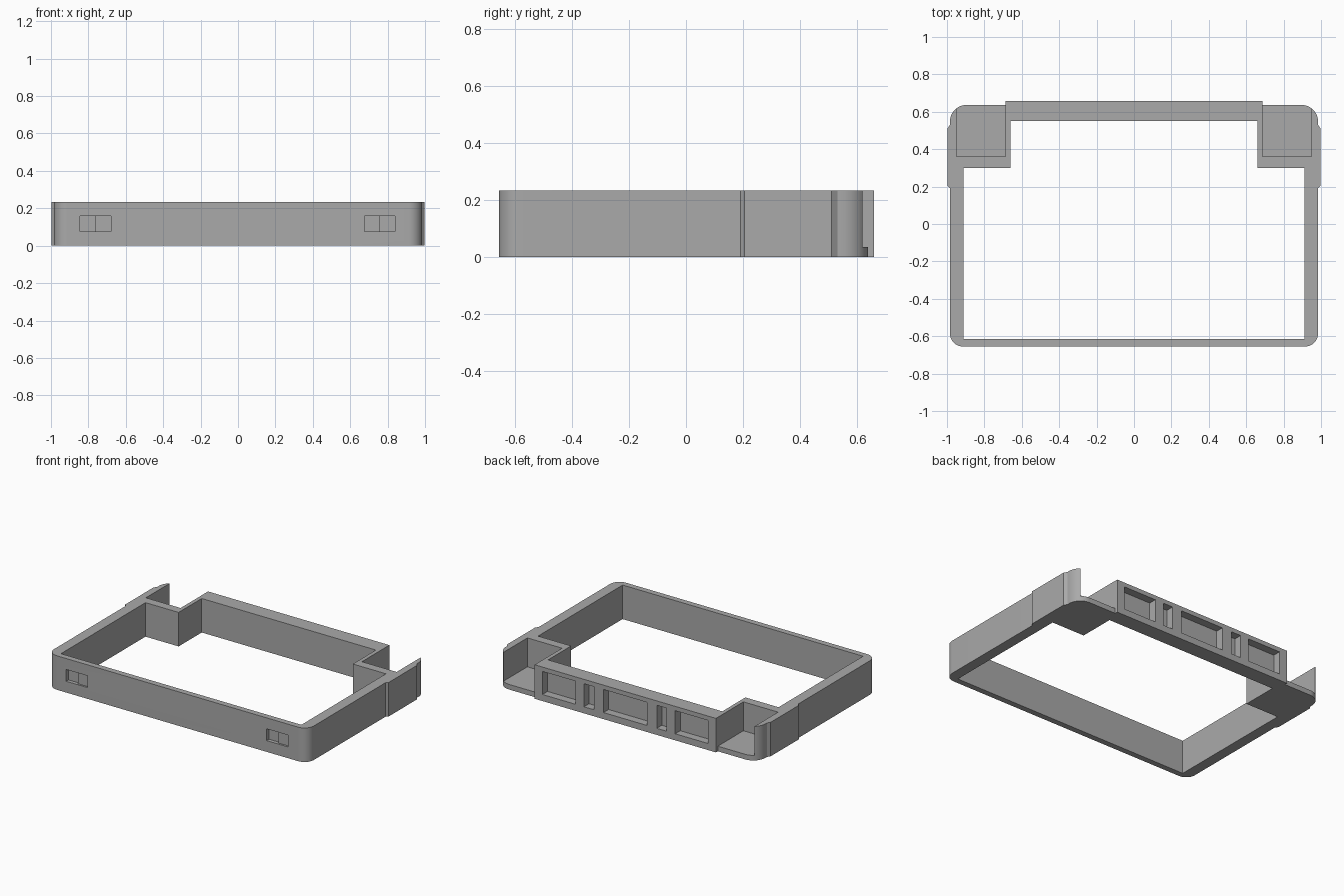
import bpy, bmesh
from math import sin, cos, radians

if "Cube" in bpy.data.objects:
    bpy.data.objects.remove(bpy.data.objects["Cube"], do_unlink=True)

HEIGHT = 0.233
FLOOR = 0.035

grey = bpy.data.materials.new("plain grey")
grey.use_nodes = True
grey.diffuse_color = (0.4, 0.4, 0.4, 1)
grey.node_tree.nodes["Principled BSDF"].inputs["Base Color"].default_value = grey.diffuse_color


def prism(name, outline, z0, z1):
    """Extrude a flat outline between two heights."""
    bm = bmesh.new()
    face = bm.faces.new([bm.verts.new((x, y, z0)) for x, y in outline])
    top = bmesh.ops.extrude_face_region(bm, geom=[face])["geom"]
    verts = [v for v in top if isinstance(v, bmesh.types.BMVert)]
    bmesh.ops.translate(bm, vec=(0, 0, z1 - z0), verts=verts)
    bmesh.ops.recalc_face_normals(bm, faces=bm.faces)
    mesh = bpy.data.meshes.new(name)
    bm.to_mesh(mesh)
    bm.free()
    mesh.materials.append(grey)
    obj = bpy.data.objects.new(name, mesh)
    bpy.context.collection.objects.link(obj)
    return obj


def box(name, x0, x1, y0, y1, z0, z1):
    return prism(name, [(x0, y0), (x1, y0), (x1, y1), (x0, y1)], z0, z1)


def arc(cx, cy, r, start, steps=12):
    angles = [radians(start + 90 * i / steps) for i in range(steps + 1)]
    return [(cx + r * cos(a), cy + r * sin(a)) for a in angles]


def mirrored(half):
    return half + [(-x, y) for x, y in reversed(half)]


# Outer shell: rounded corners, raised side pads, projecting back bar
side = 0.984
half = arc(side - 0.07, -0.585, 0.07, -90)
half += [(side, 0.19), (0.998, 0.205), (0.998, 0.51), (side, 0.53)]
half += arc(side - 0.09, 0.547, 0.09, 0)
half += [(0.687, 0.637), (0.687, 0.657)]
frame = prism("frame", mirrored(half), 0, HEIGHT)

# Central opening, stepped around the back corner pockets
opening = [(0.911, -0.615), (0.911, 0.30), (0.66, 0.30), (0.66, 0.55)]
cutters = [prism("opening_cutter", mirrored(opening), -0.1, 0.4)]

# Corner pockets, open to the top and back
for s in (-1, 1):
    x0, x1 = sorted((s * 0.687, s * 0.95))
    cutters.append(box("pocket_cutter", x0, x1, 0.36, 0.8, FLOOR, 0.4))

# Row of recesses along the back bar
for centre, width in ((-0.503, 0.25), (-0.276, 0.075), (0, 0.33), (0.276, 0.075), (0.503, 0.25)):
    cutters.append(box("back_recess_cutter", centre - width / 2, centre + width / 2,
                       0.602, 0.8, 0.045, 0.203))

# Two-level recesses in the front wall
for x in (-0.762, 0.757):
    cutters.append(box("front_recess_cutter", x - 0.082, x + 0.082, -0.8, -0.642, 0.077, 0.158))
    cutters.append(box("front_slot_cutter", x - 0.082, x, -0.8, -0.63, 0.077, 0.158))

for cutter in cutters:
    mod = frame.modifiers.new(cutter.name, "BOOLEAN")
    mod.operation = "DIFFERENCE"
    mod.solver = "EXACT"
    mod.object = cutter

# Bake the cuts and remove the cutters
graph = bpy.context.evaluated_depsgraph_get()
baked = bpy.data.meshes.new_from_object(frame.evaluated_get(graph))
frame.modifiers.clear()
frame.data = baked
for cutter in cutters:
    bpy.data.objects.remove(cutter, do_unlink=True)

# Smooth the rounded corners, keep other edges sharp
bpy.ops.object.select_all(action="DESELECT")
frame.select_set(True)
bpy.context.view_layer.objects.active = frame
bpy.ops.object.shade_smooth_by_angle(angle=radians(20))
